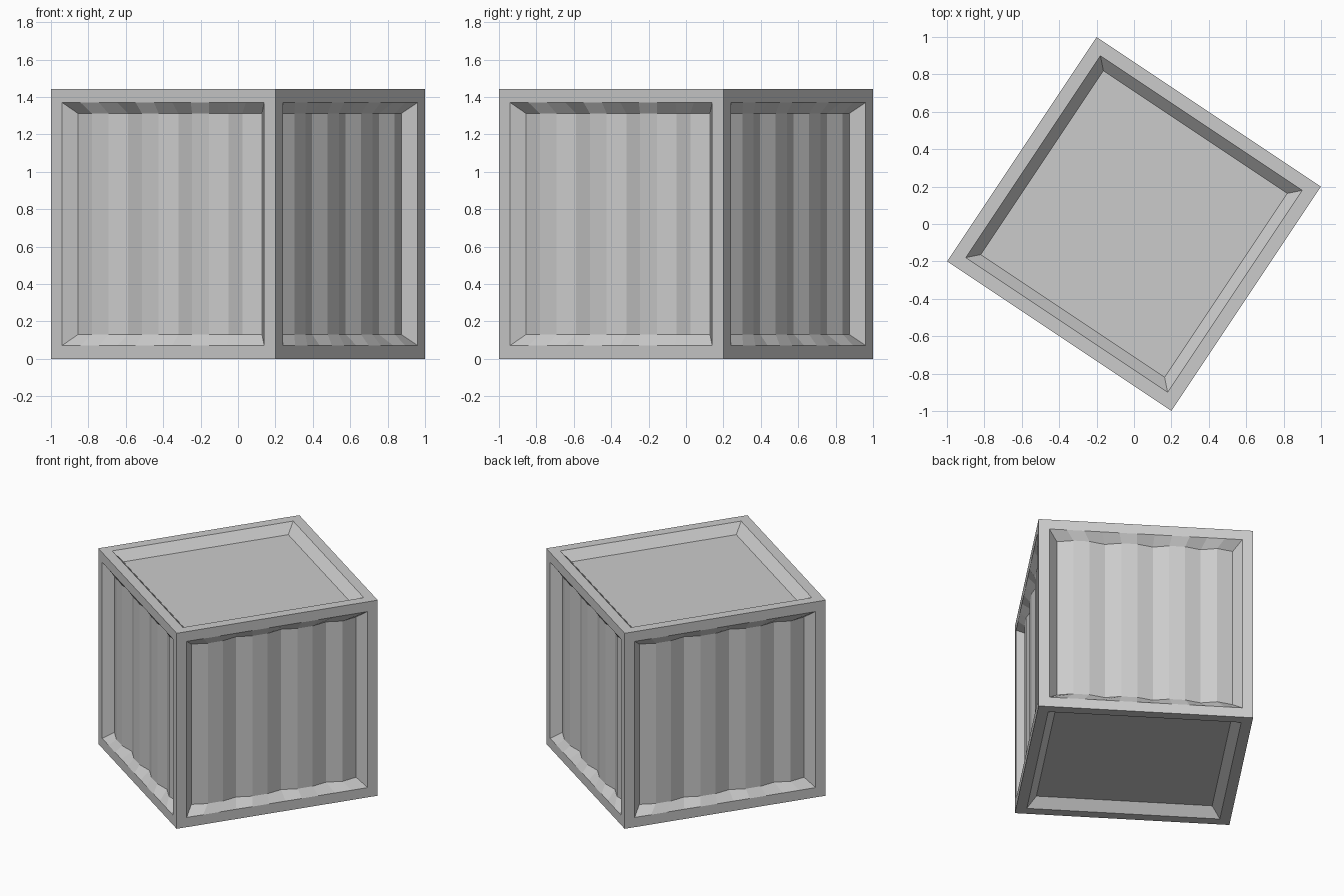
import bpy, bmesh, math
from mathutils import Vector, Matrix

if "Cube" in bpy.data.objects:
    bpy.data.objects.remove(bpy.data.objects["Cube"])

HALF = 0.721      # half the cube's edge
RIM = 0.649       # inner edge of the frame
FLOOR = 0.591     # foot of the sloped recess wall
DEEP, RIDGE = 0.065, 0.037


def add_panel(bm, depths, mat):
    """Frame, sloped recess wall and (corrugated) floor for one cube face."""
    n = len(depths) - 1
    us = [-FLOOR + 2 * FLOOR * i / n for i in range(n + 1)]
    base = list(zip(us, [-FLOOR] * (n + 1), depths))
    base += [(u, FLOOR, d) for u, _, d in reversed(base)]

    def ring(size, depth_on):
        s = size / FLOOR
        return [bm.verts.new(mat @ Vector((u * s, -HALF + d * depth_on, v * s)))
                for u, v, d in base]

    rings = [ring(HALF, 0), ring(RIM, 0), ring(FLOOR, 1)]
    count = len(base)
    for a, b in zip(rings, rings[1:]):
        for i in range(count):
            j = (i + 1) % count
            bm.faces.new((a[i], a[j], b[j], b[i]))
    f = rings[2]
    for i in range(n):
        bm.faces.new((f[i], f[i + 1], f[count - 2 - i], f[count - 1 - i]))


def make_object(name, panels):
    bm = bmesh.new()
    for depths, mat in panels:
        add_panel(bm, depths, place @ mat)
    bmesh.ops.remove_doubles(bm, verts=bm.verts, dist=1e-4)
    mesh = bpy.data.meshes.new(name)
    bm.to_mesh(mesh)
    bm.free()
    bpy.context.collection.objects.link(bpy.data.objects.new(name, mesh))


# cube stands on the ground, turned about z
place = Matrix.Translation((0, 0, HALF)) @ Matrix.Rotation(-math.atan2(0.8, 1.2), 4, 'Z')

# corrugation: three flat-topped ridges, then a narrow one
wave = [DEEP, RIDGE, RIDGE] * 3 + [DEEP, RIDGE, DEEP]
flat = [DEEP, DEEP]

# four corrugated walls
make_object("corrugated_walls",
            [(wave, Matrix.Rotation(k * math.pi / 2, 4, 'Z')) for k in range(4)])
# plain recessed lid and base
make_object("lid", [(flat, Matrix.Rotation(-math.pi / 2, 4, 'X'))])
make_object("base", [(flat, Matrix.Rotation(math.pi / 2, 4, 'X'))])
